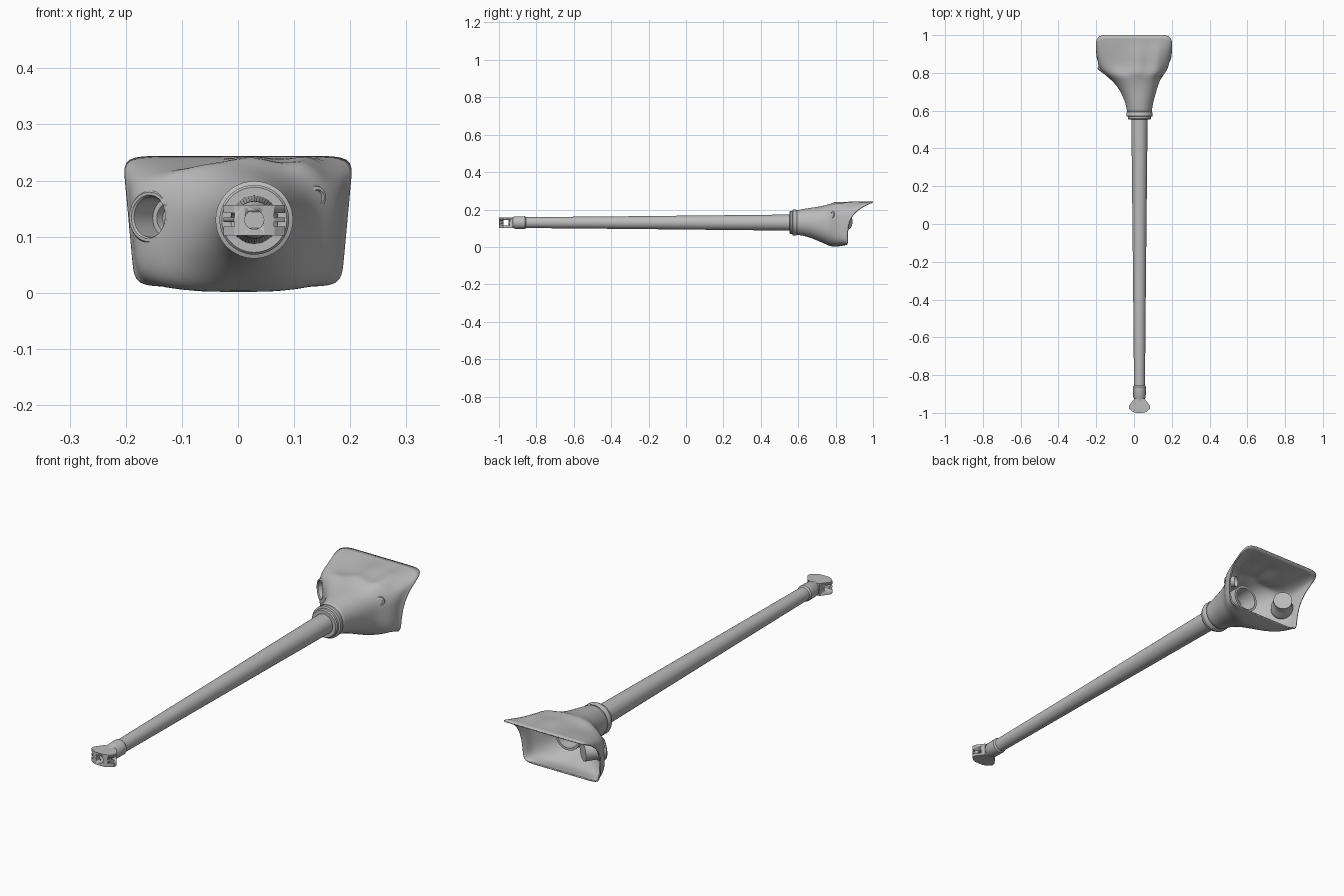
import bpy, bmesh, math
from mathutils import Vector

if "Cube" in bpy.data.objects:
    bpy.data.objects.remove(bpy.data.objects["Cube"])

steel = bpy.data.materials.new("grey steel")
steel.diffuse_color = (0.5, 0.5, 0.5, 1)
steel.use_nodes = True
steel.node_tree.nodes["Principled BSDF"].inputs["Base Color"].default_value = steel.diffuse_color
AX, AZ = 0.029, 0.13          # barrel axis


def finish(name, verts, faces, angle=35, recalc=True):
    me = bpy.data.meshes.new(name)
    me.from_pydata(verts, [], faces)
    if recalc:
        bm = bmesh.new()
        bm.from_mesh(me)
        bmesh.ops.recalc_face_normals(bm, faces=bm.faces)
        bm.to_mesh(me)
        bm.free()
    me.materials.append(steel)
    ob = bpy.data.objects.new(name, me)
    bpy.context.collection.objects.link(ob)
    bpy.ops.object.select_all(action='DESELECT')
    ob.select_set(True)
    bpy.context.view_layer.objects.active = ob
    bpy.ops.object.shade_smooth_by_angle(angle=math.radians(angle))
    return ob


def lathe(name, profile, origin, axis, n=40):
    """Revolve (distance, radius) pairs about an axis; zero radius closes an end."""
    q = Vector(axis).normalized().to_track_quat('Z', 'Y')
    verts, faces = [], []
    for d, r in profile:
        for j in range(n):
            a = 2 * math.pi * j / n
            verts.append(Vector(origin) + q @ Vector((r * math.cos(a), r * math.sin(a), d)))
    for i in range(len(profile) - 1):
        for j in range(n):
            k = (j + 1) % n
            faces.append((i*n + j, i*n + k, (i+1)*n + k, (i+1)*n + j))
    ob = finish(name, verts, faces)
    bm = bmesh.new()
    bm.from_mesh(ob.data)
    bmesh.ops.remove_doubles(bm, verts=bm.verts, dist=1e-5)
    bmesh.ops.recalc_face_normals(bm, faces=bm.faces)
    bm.to_mesh(ob.data)
    bm.free()
    return ob


def box(name, lo, hi):
    v = [(x, y, z) for x in (lo[0], hi[0]) for y in (lo[1], hi[1]) for z in (lo[2], hi[2])]
    return finish(name, v, [(0, 1, 3, 2), (4, 6, 7, 5), (0, 4, 5, 1),
                            (2, 3, 7, 6), (0, 2, 6, 4), (1, 5, 7, 3)])


def cut(ob, cutter):
    m = ob.modifiers.new("cut", 'BOOLEAN')
    m.operation, m.solver, m.object = 'DIFFERENCE', 'EXACT', cutter
    cutter.hide_render = True
    cutter.hide_set(True)


# Tapered barrel with a stepped neck near the muzzle
lathe("barrel", [(-0.95, 0), (-0.95, 0.024), (-0.925, 0.028), (-0.915, 0.033), (-0.862, 0.034),
                 (-0.855, 0.029), (-0.3, 0.034), (0.56, 0.043), (0.70, 0.045), (0.70, 0)],
      (AX, 0, AZ), (0, 1, 0), 48)

# Collar clamped round the barrel root
lathe("collar", [(0.553, 0.042), (0.553, 0.058), (0.558, 0.062), (0.568, 0.062), (0.571, 0.069),
                 (0.588, 0.069), (0.594, 0.065), (0.62, 0.06)], (AX, 0, AZ), (0, 1, 0), 48)
lathe("inner_sleeve", [(0.62, 0.05), (0.62, 0.058), (0.78, 0.06), (0.78, 0.05), (0.70, 0.045)],
      (AX, 0, AZ), (0, 1, 0), 48)

# Muzzle brake: wedge-shaped plan extruded upward, then bored and slotted
half = [(0.018, -1.0), (0.036, -0.994), (0.055, -0.978), (0.055, -0.962), (0.028, -0.925)]
plan = [(AX + x, y) for x, y in half] + [(AX - x, y) for x, y in reversed(half)]
n = len(plan)
brake = finish("muzzle_brake", [(x, y, z) for z in (0.102, 0.156) for x, y in plan],
               [tuple(range(n)), tuple(range(n, 2*n))] +
               [(i, (i+1) % n, (i+1) % n + n, i + n) for i in range(n)], 20)
cut(brake, lathe("bore_cutter", [(-1.1, 0), (-1.1, 0.017), (-0.96, 0.017), (-0.96, 0)],
                 (AX, 0, AZ), (0, 1, 0), 32))
cut(brake, box("side_slot_cutter", (-0.2, -0.977, 0.115), (0.3, -0.943, 0.144)))
for s in (-1, 1):
    a, b = sorted((AX + s * 0.035, AX + s * 0.08))
    for z in (0.118, 0.134):
        cut(brake, box("front_slit_cutter", (a, -1.1, z), (b, -0.97, z + 0.008)))

# Hollow flared shield lofted from the round collar to the open rear rim
# (y at bottom, y at top, centre x, half width, bottom z, top z, squareness)
rings = [(0.585, 0.585, 0.029, 0.064, 0.066, 0.194, 2),
         (0.63, 0.63, 0.028, 0.070, 0.060, 0.204, 2),
         (0.68, 0.69, 0.026, 0.086, 0.044, 0.212, 2.1),
         (0.73, 0.75, 0.018, 0.108, 0.022, 0.222, 2.4),
         (0.765, 0.785, 0.008, 0.132, 0.006, 0.236, 2.8),
         (0.79, 0.80, 0.0, 0.158, 0.000, 0.226, 3.5),
         (0.82, 0.84, -0.003, 0.182, 0.003, 0.220, 4.5),
         (0.84, 0.89, -0.003, 0.186, 0.007, 0.228, 6),
         (0.855, 0.96, -0.001, 0.190, 0.010, 0.240, 10),
         (0.862, 1.0, 0.0, 0.196, 0.011, 0.244, 16)]
N = 64
verts, faces = [], []
for i, (yb, yt, cx, hx, zb, zt, p) in enumerate(rings):
    grow = i / (len(rings) - 1)
    for j in range(N):
        a = 2 * math.pi * j / N
        c, s = math.cos(a), math.sin(a)
        r = (abs(c)**p + abs(s)**p) ** (-1 / p)
        u = (r * s + 1) / 2
        x = cx + hx * r * c * (1 + 0.11 * grow * (u - 0.55))
        z = zb + (zt - zb) * u
        y = yb + (yt - yb) * u**4
        if i in (5, 6, 7) and s > 0.2:      # raised humps on the roof
            z += 0.018 * math.exp(-((x - 0.02) / 0.055)**2)
            z += 0.020 * math.exp(-((x - 0.12) / 0.03)**2)
        verts.append((x, y, z))
for i in range(len(rings) - 1):
    for j in range(N):
        k = (j + 1) % N
        faces.append((i*N + j, (i+1)*N + j, (i+1)*N + k, i*N + k))
shield = finish("shield", verts, faces, 50, recalc=False)
sub = shield.modifiers.new("smooth", 'SUBSURF')
sub.levels = sub.render_levels = 1
solid = shield.modifiers.new("thickness", 'SOLIDIFY')
solid.thickness, solid.offset = 0.006, -1

# Large open port on the left, with a tube running back inside
po, pd = (-0.154, 0.802, 0.135), (0.6, 0.8, -0.03)
cut(shield, lathe("port_cutter", [(-0.08, 0), (-0.08, 0.038), (0.07, 0.038), (0.07, 0)], po, pd))
lathe("left_port", [(0.065, 0), (0.065, 0.024), (0.05, 0.026), (0.05, 0.035), (-0.004, 0.036),
                    (-0.008, 0.039), (-0.008, 0.044), (-0.004, 0.047), (0.02, 0.047),
                    (0.03, 0.04), (0.08, 0.04), (0.08, 0)], po, pd)

# Small port on the right, set in a rounded boss
lathe("right_port", [(0.04, 0.024), (0.004, 0.024), (-0.008, 0.019), (-0.010, 0.013),
                     (-0.003, 0.010), (-0.003, 0.004), (0.01, 0.003), (0.01, 0)],
      (0.137, 0.785, 0.17), (-0.55, 0.83, -0.1), 28)
